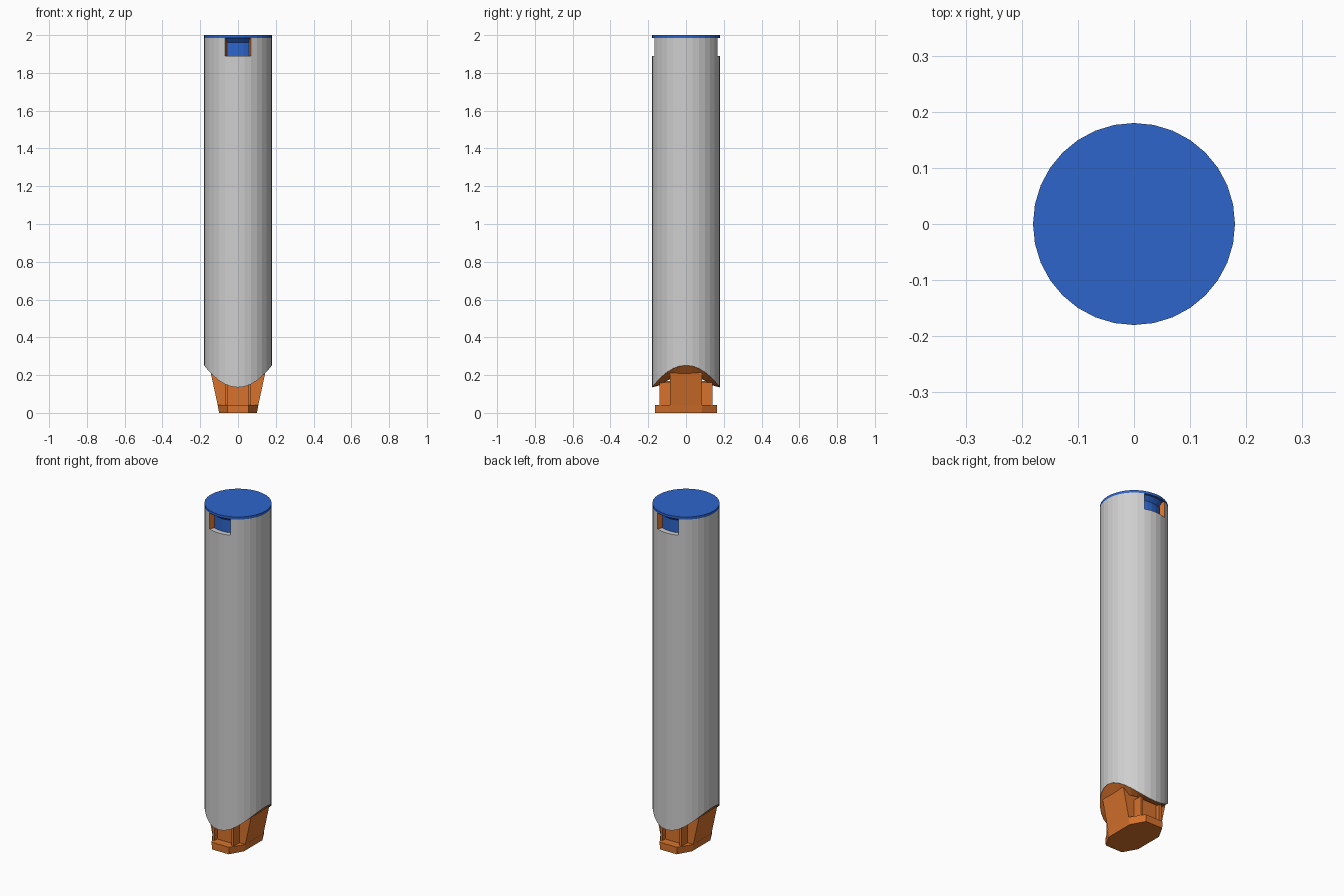
import bpy, bmesh, math

if "Cube" in bpy.data.objects:
    bpy.data.objects.remove(bpy.data.objects["Cube"])

N = 32          # sides of the tube
R = 0.18        # outer radius
RI = 0.15       # inner radius
SILL, TOP = 1.89, 1.985


def material(name, rgb):
    m = bpy.data.materials.new(name)
    m.diffuse_color = (*rgb, 1)
    m.use_nodes = True
    m.node_tree.nodes["Principled BSDF"].inputs["Base Color"].default_value = m.diffuse_color
    return m


GREY = material("light grey", (0.62, 0.62, 0.62))
BLUE = material("blue", (0.026, 0.13, 0.60))
ORANGE = material("orange", (0.68, 0.17, 0.025))


def finish(name, bm, *mats):
    bmesh.ops.remove_doubles(bm, verts=bm.verts, dist=1e-5)
    bmesh.ops.recalc_face_normals(bm, faces=bm.faces)
    me = bpy.data.meshes.new(name)
    bm.to_mesh(me)
    bm.free()
    for m in mats:
        me.materials.append(m)
    ob = bpy.data.objects.new(name, me)
    bpy.context.collection.objects.link(ob)
    return ob


def ring(bm, r, z):
    """Circle of vertices; z may be a function of the angle."""
    out = []
    for i in range(N):
        a = 2 * math.pi * i / N
        out.append(bm.verts.new((r * math.cos(a), r * math.sin(a),
                                 z(a) if callable(z) else z)))
    return out


def bridge(bm, a, b, skip=(), mat=0):
    n = len(a)
    for i in range(n):
        if i not in skip:
            j = (i + 1) % n
            bm.faces.new((a[i], a[j], b[j], b[i])).material_index = mat


def rim(a):
    return 0.135 + 0.117 * math.cos(a) ** 2


def neck(a):
    return rim(a) + 0.012 - 0.065 * math.cos(a) ** 2


# Tube with wavy lower edge and two windows (front and back)
windows = [i for c in (N // 4, 3 * N // 4) for i in range(c - 2, c + 2)]
bm = bmesh.new()
o = [ring(bm, R, z) for z in (rim, SILL, TOP)]
n = [ring(bm, RI, z) for z in (lambda a: rim(a) + 0.01, SILL, TOP)]
bridge(bm, o[0], o[1])
bridge(bm, n[0], n[1])
bridge(bm, o[1], o[2], windows)
bridge(bm, n[1], n[2], windows)
bridge(bm, o[2], n[2], windows)
bridge(bm, o[0], n[0])
bridge(bm, o[1], n[1], [i for i in range(N) if i not in windows])
for c in (N // 4, 3 * N // 4):                 # orange window jambs
    for k in (c - 2, c + 2):
        f = bm.faces.new((o[1][k], o[2][k], n[2][k], n[1][k]))
        f.material_index = 1
finish("tube", bm, GREY, ORANGE)

# Cap: thin disc with a sloped underside and a plug seen in the windows
bm = bmesh.new()
rs = [ring(bm, r, z) for r, z in
      ((R, 2.0), (R, TOP), (0.168, TOP), (0.146, 1.962), (0.146, 1.86))]
for a, b in zip(rs, rs[1:]):
    bridge(bm, a, b)
bm.faces.new(rs[0])
bm.faces.new(rs[-1])
finish("cap", bm, BLUE)

# Collar under the wavy edge of the tube
bm = bmesh.new()
a, b, c = ring(bm, 0.179, rim), ring(bm, 0.135, neck), ring(bm, 0.12, 0.3)
bridge(bm, a, b)
bridge(bm, b, c)
bm.faces.new(c)
finish("foot_collar", bm, ORANGE)


def loft(name, sections):
    """Sections of (z, plan points), lofted and capped."""
    bm = bmesh.new()
    loops = [[bm.verts.new((x, y, z)) for x, y in pts] for z, pts in sections]
    for p, q in zip(loops, loops[1:]):
        bridge(bm, p, q)
    bm.faces.new(loops[0])
    bm.faces.new(loops[-1])
    return finish(name, bm, ORANGE)


def octagon(x, y, cx, cy):
    return [(x, -cy), (x, cy), (cx, y), (-cx, y),
            (-x, cy), (-x, -cy), (-cx, -y), (cx, -y)]


def rect(x0, x1, y0, y1):
    return [(x0, y0), (x1, y0), (x1, y1), (x0, y1)]


# Foot base plate
loft("foot_base", [(0, octagon(0.1, 0.165, 0.055, 0.085)),
                   (0.042, octagon(0.108, 0.165, 0.057, 0.085))])

# Foot core with flaring side panels
loft("foot_core", [(0.04, rect(-0.107, 0.107, -0.085, 0.085)),
                   (0.205, rect(-0.143, 0.143, -0.085, 0.085)),
                   (0.25, rect(-0.145, 0.145, -0.085, 0.085))])

# Recessed walls and ribs at front and back
loft("foot_recess_wall", [(0.04, rect(-0.06, 0.06, -0.115, 0.115)),
                          (0.17, rect(-0.06, 0.06, -0.115, 0.115))])
for side, s in (("right", 1), ("left", -1)):
    x0, x1 = sorted((s * 0.055, s * 0.07))
    loft("foot_rib_" + side, [(0.04, rect(x0, x1, -0.14, 0.14)),
                              (0.16, rect(x0, x1, -0.14, 0.14))])
